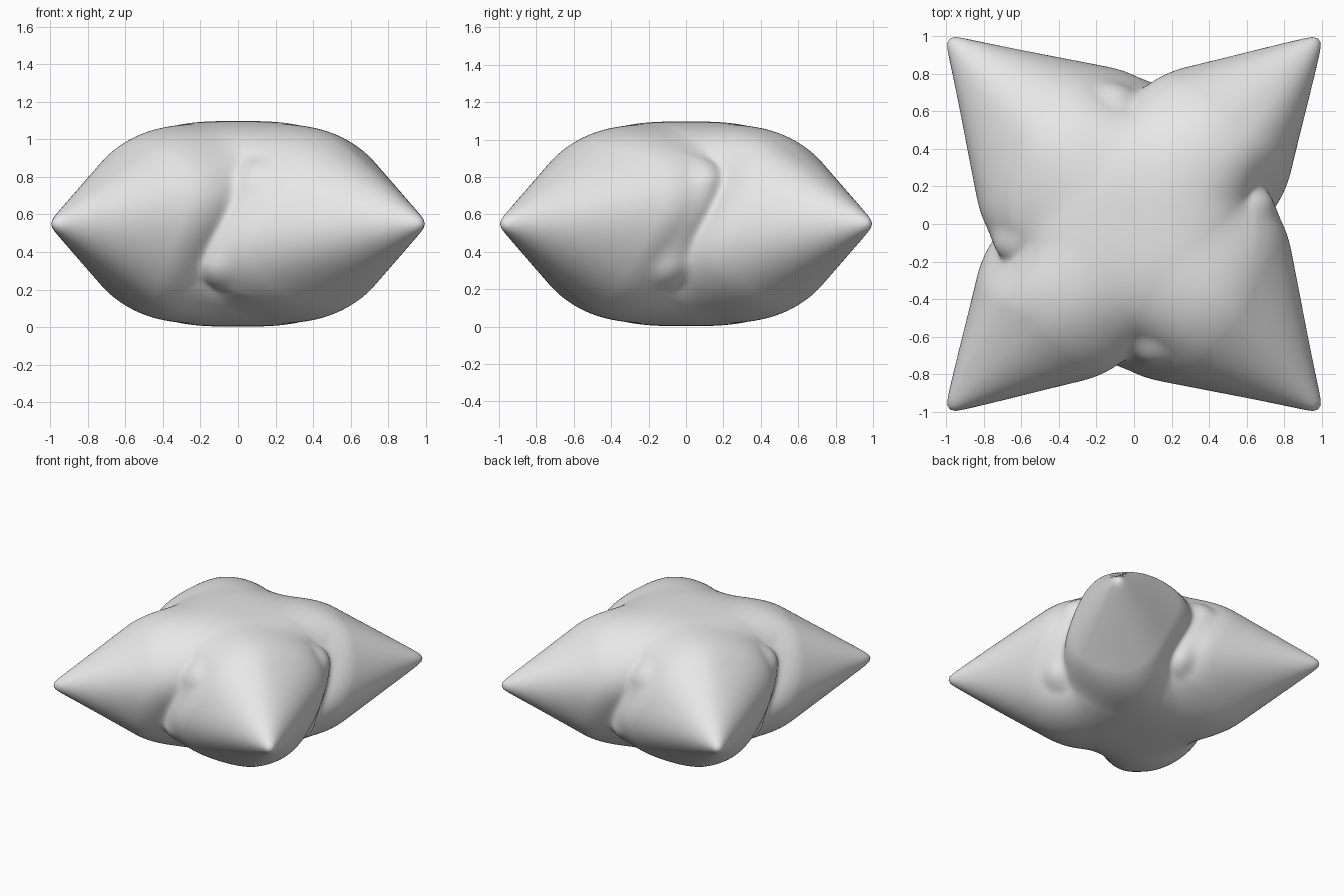
import bpy
import bmesh
from math import sin, sqrt
from mathutils import Vector

cube = bpy.data.objects.get("Cube")
if cube:
    bpy.data.objects.remove(cube, do_unlink=True)

HALF_HEIGHT = 0.547
LOBE, LOBE_R = 0.35, 0.5        # wide end of each corner lobe
TIP, TIP_R = 0.958, 0.042       # pointed end of each corner lobe
LENGTH = (TIP - LOBE) * sqrt(2)
SLOPE = (LOBE_R - TIP_R) / LENGTH
RISE = sqrt(1 - SLOPE * SLOPE)


def clamp(t):
    return max(0.0, min(1.0, t))


def blend(a, b, k):
    """Smooth union of two distances."""
    h = max(k - abs(a - b), 0.0)
    return min(a, b) - h * h / (4 * k)


def lobe(u, d, z):
    """Rounded cone running out along the diagonal to a corner."""
    along = (u + d - 2 * LOBE) / sqrt(2)
    across = sqrt((u - d) ** 2 / 2 + z * z)
    k = along * RISE - across * SLOPE
    if k < 0:
        return sqrt(along * along + across * across) - LOBE_R
    if k > RISE * LENGTH:
        return sqrt((along - LENGTH) ** 2 + across * across) - TIP_R
    return across * RISE + along * SLOPE - LOBE_R


def body(u, d, z):
    """Plump middle of the cushion."""
    r = (abs(u) ** 3 + abs(d) ** 3) / 0.66 ** 3
    return ((r + (abs(z) / HALF_HEIGHT) ** 3) ** (1 / 3) - 1) * HALF_HEIGHT


def pleat(u, d, z):
    """Soft ridge of cloth beside each crease."""
    over = max(abs(z) - 0.2, 0.0)
    return sqrt((u - 0.08) ** 2 + (d - 0.62) ** 2 + over * over) - 0.12


def cushion(x, y, z):
    # Each side repeats the same crease, turned over on neighbouring sides
    if abs(y) >= abs(x):
        u, d = (x, -y) if y < 0 else (-x, y)
    else:
        u, d = (-y, x) if x > 0 else (y, -x)
        z = -z
    # Bend the crease into an S
    ramp = clamp((d - 0.35) / 0.3)
    fade = (1 - (u / max(d, 0.001)) ** 2) ** 2 * ramp
    u -= (0.11 * sin(5.5 * z) - 0.08) * fade
    lobes = blend(lobe(u, d, z), lobe(-u, d, z), 0.03)
    return blend(blend(lobes, body(u, d, z), 0.08), pleat(u, d, z), 0.06)


def surface(direction):
    """Distance from the centre to the cloth."""
    low, high = 0.3, 1.5
    for _ in range(16):
        mid = (low + high) / 2
        if cushion(*(direction * mid)) < 0:
            low = mid
        else:
            high = mid
    return low


# Cushion: a ball pushed out to the pillow shape
bm = bmesh.new()
bmesh.ops.create_icosphere(bm, subdivisions=7, radius=1)
for v in bm.verts:
    direction = v.co.normalized()
    v.co = direction * surface(direction) + Vector((0, 0, 0.55))
for f in bm.faces:
    f.smooth = True
mesh = bpy.data.meshes.new("cushion")
bm.to_mesh(mesh)
bm.free()

# Plain grey cloth
cloth = bpy.data.materials.new("light_grey_cloth")
cloth.use_nodes = True
colour = (0.8, 0.8, 0.8, 1)
cloth.diffuse_color = colour
cloth.node_tree.nodes["Principled BSDF"].inputs["Base Color"].default_value = colour
mesh.materials.append(cloth)

pillow = bpy.data.objects.new("cushion", mesh)
bpy.context.collection.objects.link(pillow)

# Relax the folds slightly
relax = pillow.modifiers.new("relax", 'SMOOTH')
relax.factor = 0.5
relax.iterations = 2
